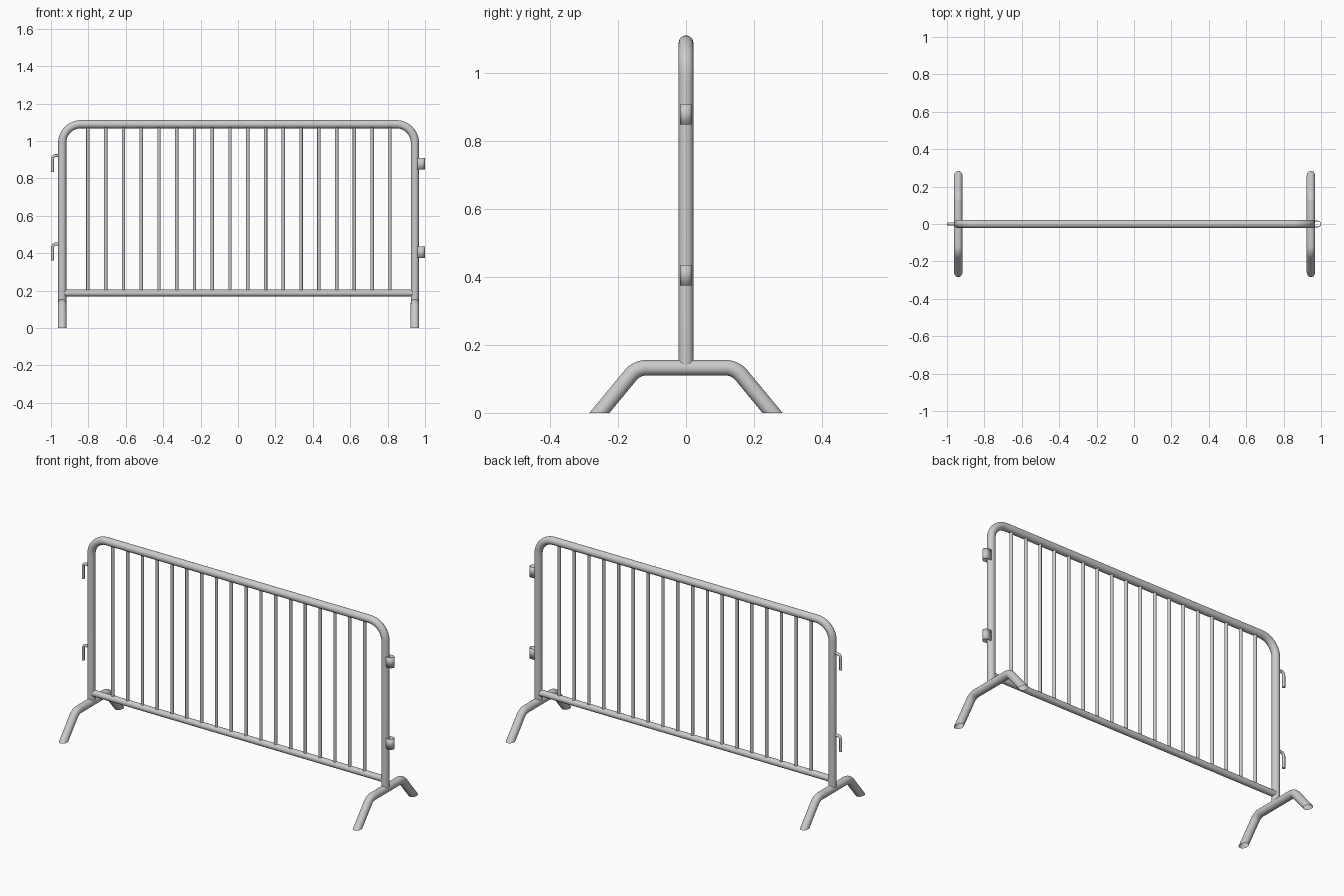
import bpy, bmesh, math
from mathutils import Vector

if "Cube" in bpy.data.objects:
    bpy.data.objects.remove(bpy.data.objects["Cube"])

CX = 0.003           # frame centre, hooks and loops differ in reach
HALF = 0.943         # post offset from frame centre
R = 0.0218           # main tube radius


def finish(name, bm):
    bmesh.ops.recalc_face_normals(bm, faces=bm.faces)
    me = bpy.data.meshes.new(name)
    bm.to_mesh(me)
    bm.free()
    ob = bpy.data.objects.new(name, me)
    bpy.context.collection.objects.link(ob)
    bpy.ops.object.select_all(action='DESELECT')
    ob.select_set(True)
    bpy.context.view_layer.objects.active = ob
    bpy.ops.object.shade_smooth_by_angle(angle=math.radians(40))
    return ob


def fillet(corners, bend, steps):
    """Round the inner corners of a polyline with arcs."""
    pts = [Vector(c) for c in corners]
    out = [pts[0]]
    for a, p, b in zip(pts, pts[1:], pts[2:]):
        u, v = (a - p).normalized(), (b - p).normalized()
        half = u.angle(v) / 2
        centre = p + (u + v).normalized() * (bend / math.sin(half))
        t = bend / math.tan(half)
        s, e = (p + u * t - centre).normalized(), (p + v * t - centre).normalized()
        out += [centre + s.slerp(e, i / steps) * bend for i in range(steps + 1)]
    return out + [pts[-1]]


def tube(name, corners, radius, side, bend=0, steps=8, sides=24, cut=None, cap=True):
    """Sweep a circle along a flat path; side is the path plane's normal."""
    path = fillet(corners, bend, steps) if len(corners) > 2 else [Vector(c) for c in corners]
    side = Vector(side)
    bm = bmesh.new()
    rings = []
    for i, p in enumerate(path):
        d0 = (p - path[i - 1]).normalized() if i else None
        d1 = (path[i + 1] - p).normalized() if i + 1 < len(path) else None
        d = d0 or d1
        t = (d0 + d1).normalized() if d0 and d1 else d
        if cut and not (d0 and d1):          # end trimmed to a given plane
            t = Vector(cut) * (1 if Vector(cut).dot(d) > 0 else -1)
        n = side.cross(t) / t.dot(d)
        rings.append([bm.verts.new(p + radius * (n * math.cos(a) + side * math.sin(a)))
                      for a in (2 * math.pi * k / sides for k in range(sides))])
    for r0, r1 in zip(rings, rings[1:]):
        for k in range(sides):
            j = (k + 1) % sides
            bm.faces.new((r0[k], r0[j], r1[j], r1[k]))
    if cap:
        bm.faces.new(rings[0])
        bm.faces.new(rings[-1])
    return finish(name, bm)


# bent outer frame
L, Rt = CX - HALF, CX + HALF
tube("outer_frame", [(L, 0, 0.135), (L, 0, 1.09), (Rt, 0, 1.09), (Rt, 0, 0.135)],
     R, (0, 1, 0), bend=0.1, steps=12)

# bottom rail
tube("bottom_rail", [(L, 0, 0.187), (Rt, 0, 0.187)], 0.018, (0, 1, 0))

# vertical infill bars
for i in range(18):
    x = 0.005 + (i - 8.5) * 0.095
    tube(f"infill_bar_{i + 1}", [(x, 0, 0.187), (x, 0, 1.085)], 0.009, (0, 1, 0), sides=16)

# bent feet, open ends trimmed level with the ground
for label, x in (("left", L), ("right", Rt)):
    tube(f"{label}_foot", [(x, -0.255, 0), (x, -0.145, 0.133), (x, 0.145, 0.133), (x, 0.255, 0)],
         0.0228, (1, 0, 0), bend=0.06, cut=(0, 0, 1), cap=False)

# hooks on the left post
for label, z in (("upper", 0.922), ("lower", 0.449)):
    tube(f"{label}_hook", [(-0.95, 0, z), (-0.992, 0, z), (-0.992, 0, z - 0.088)],
         0.008, (0, 1, 0), bend=0.018, steps=6, sides=12)

# strap loops on the right post
for label, z in (("upper", 0.879), ("lower", 0.406)):
    r = 0.016
    outline = [(0.96, -r)] + [(0.9825 + r * math.cos(a), r * math.sin(a))
                              for a in (math.pi * (k / 12 - 0.5) for k in range(13))] + [(0.96, r)]
    bm = bmesh.new()
    cols = [[bm.verts.new((x, y, z + h)) for h in (-0.03, 0.03)] for x, y in outline]
    for a, b in zip(cols, cols[1:]):
        bm.faces.new((a[0], b[0], b[1], a[1]))
    loop = finish(f"{label}_loop", bm)
    mod = loop.modifiers.new("thickness", 'SOLIDIFY')
    mod.thickness = 0.003
    mod.offset = 0
